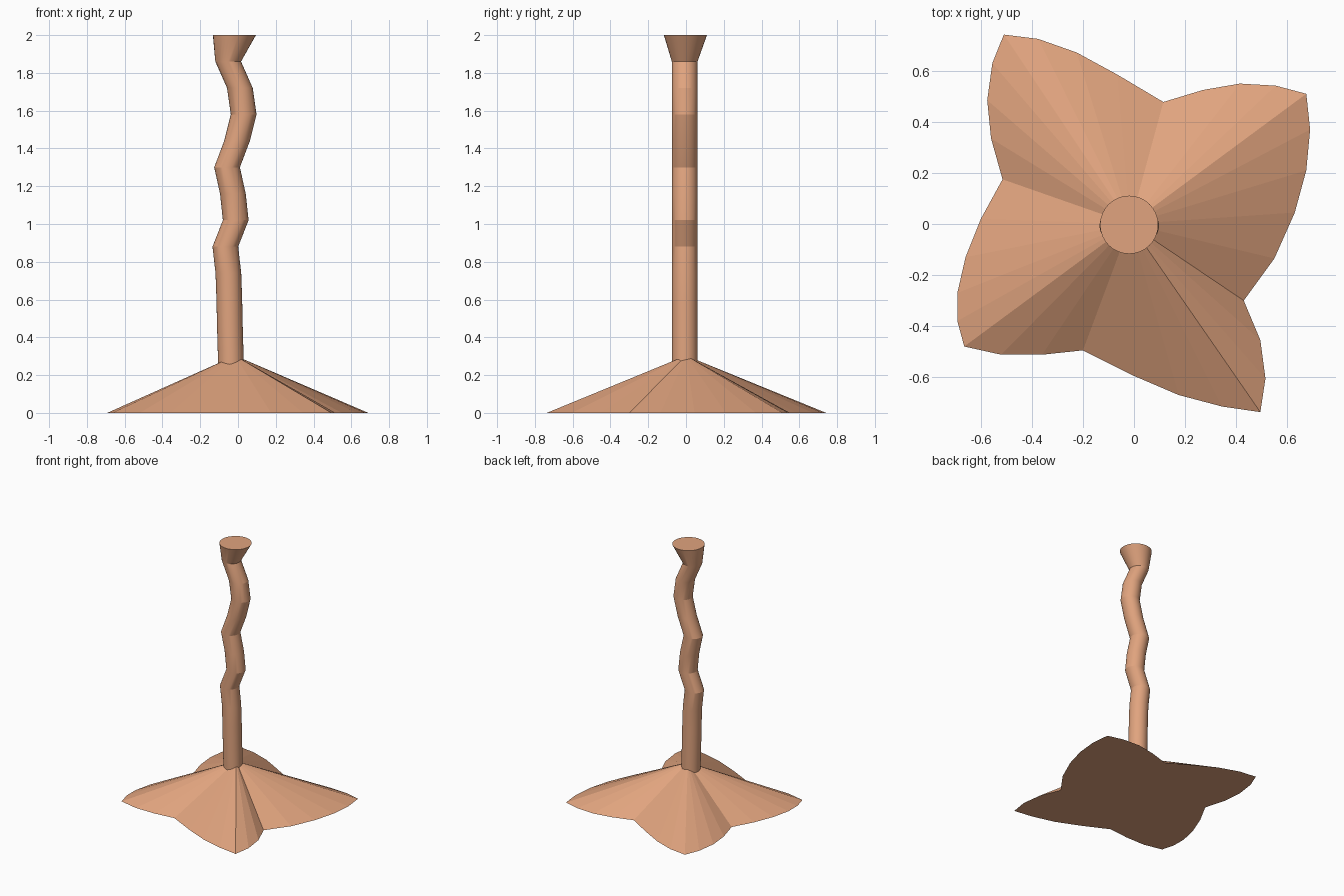
import bpy, bmesh, math

if "Cube" in bpy.data.objects:
    bpy.data.objects.remove(bpy.data.objects["Cube"])

mat = bpy.data.materials.new("terracotta")
mat.diffuse_color = (0.75, 0.37, 0.21, 1)
mat.use_nodes = True
mat.node_tree.nodes["Principled BSDF"].inputs["Base Color"].default_value = mat.diffuse_color


def make_object(name, bm):
    bmesh.ops.recalc_face_normals(bm, faces=bm.faces[:])
    mesh = bpy.data.meshes.new(name)
    bm.to_mesh(mesh)
    bm.free()
    obj = bpy.data.objects.new(name, mesh)
    mesh.materials.append(mat)
    bpy.context.collection.objects.link(obj)
    return obj


# Petal-shaped base: four-lobed outline rising to a point inside the stem
outline = [
    (0.675, 0.51), (0.69, 0.37), (0.675, 0.21), (0.63, 0.045), (0.55, -0.135),
    (0.43, -0.30), (0.495, -0.455), (0.515, -0.605), (0.495, -0.737),
    (0.345, -0.715), (0.175, -0.67), (0.0, -0.595), (-0.20, -0.495),
    (-0.36, -0.512), (-0.52, -0.512), (-0.665, -0.48), (-0.692, -0.38),
    (-0.692, -0.27), (-0.66, -0.13), (-0.60, 0.02), (-0.515, 0.175),
    (-0.56, 0.335), (-0.575, 0.485), (-0.555, 0.63), (-0.51, 0.742),
    (-0.375, 0.725), (-0.225, 0.672), (-0.065, 0.585), (0.115, 0.478),
    (0.27, 0.525), (0.415, 0.55), (0.555, 0.542),
]
bm = bmesh.new()
rim = [bm.verts.new((x, y, 0)) for x, y in outline]
apex = bm.verts.new((-0.015, 0, 0.303))
bm.faces.new(rim)
for a, b in zip(rim, rim[1:] + rim[:1]):
    bm.faces.new((a, b, apex))
make_object("petal_base", bm)

# Crooked stem: horizontal rings (x, y, z, radius) lofted up to a flared top
R = 0.068
path = [(-0.037, 0.18), (-0.039, 0.32), (-0.043, 0.46), (-0.046, 0.60),
        (-0.051, 0.74), (-0.067, 0.88), (-0.012, 1.02), (-0.027, 1.16),
        (-0.058, 1.30), (-0.005, 1.44), (0.030, 1.58), (0.010, 1.72),
        (-0.052, 1.86)]
rings = [(x, -0.007, z, R) for x, z in path] + [(-0.019, -0.003, 2.0, 0.114)]
SIDES = 32
bm = bmesh.new()
loops = []
for x, y, z, r in rings:
    angles = [2 * math.pi * i / SIDES for i in range(SIDES)]
    loops.append([bm.verts.new((x + r * math.cos(t), y + r * math.sin(t), z))
                  for t in angles])
for lo, hi in zip(loops, loops[1:]):
    for i in range(SIDES):
        j = (i + 1) % SIDES
        bm.faces.new((lo[i], lo[j], hi[j], hi[i]))
bm.faces.new(loops[0])
bm.faces.new(loops[-1])
stem = make_object("crooked_stem", bm)

# Smooth around the stem, with the bends between rings kept sharp
bpy.context.view_layer.objects.active = stem
stem.select_set(True)
bpy.ops.object.shade_smooth_by_angle(angle=math.radians(14))
